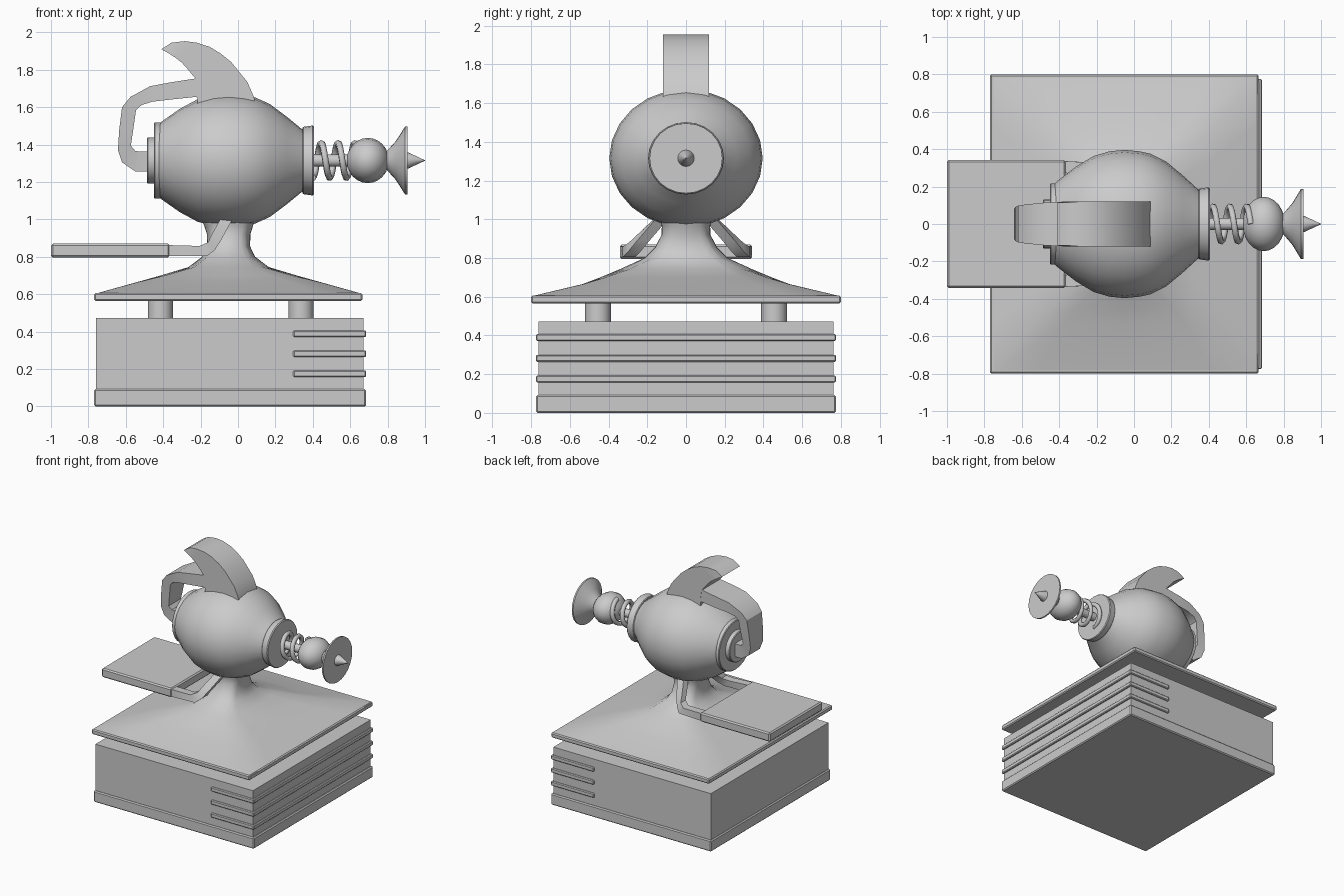
import bpy, math

CX, AXIS = -0.05, 1.315   # pedestal centre in x, height of the body's axis


def make(name, verts, faces, angle=35, bevel=0):
    me = bpy.data.meshes.new(name)
    me.from_pydata(verts, [], faces)
    ob = bpy.data.objects.new(name, me)
    bpy.context.collection.objects.link(ob)
    bpy.ops.object.select_all(action='DESELECT')
    ob.select_set(True)
    bpy.context.view_layer.objects.active = ob
    bpy.ops.object.mode_set(mode='EDIT')
    bpy.ops.mesh.select_all(action='SELECT')
    bpy.ops.mesh.normals_make_consistent(inside=False)
    bpy.ops.object.mode_set(mode='OBJECT')
    if angle:
        bpy.ops.object.shade_smooth_by_angle(angle=math.radians(angle))
    if bevel:
        m = ob.modifiers.new("bevel", 'BEVEL')
        m.width, m.segments = bevel, 1
    return ob


def loft(name, rings, **kw):
    n = len(rings[0])
    verts = [p for r in rings for p in r]
    faces = [(i * n + j, i * n + (j + 1) % n, (i + 1) * n + (j + 1) % n, (i + 1) * n + j)
             for i in range(len(rings) - 1) for j in range(n)]
    faces += [tuple(range(n)), tuple(range(len(verts) - n, len(verts)))]
    return make(name, verts, faces, **kw)


def box(name, x0, x1, y0, y1, z0, z1, bevel=0):
    ring = lambda z: [(x0, y0, z), (x1, y0, z), (x1, y1, z), (x0, y1, z)]
    return loft(name, [ring(z0), ring(z1)], angle=0, bevel=bevel)


def lathe_x(name, profile, sy=1.0, seg=24, **kw):
    """Revolve (x, radius) points about the horizontal body axis."""
    ang = [2 * math.pi * i / seg for i in range(seg)]
    return loft(name, [[(x, r * sy * math.cos(a), AXIS + r * math.sin(a)) for a in ang]
                       for x, r in profile], **kw)


def ribbon(name, rows, **kw):
    """Rows of outer x, z, inner x, z, centre y, half width."""
    return loft(name, [[(a, y - w, b), (a, y + w, b), (c, y + w, d), (c, y - w, d)]
                       for a, b, c, d, y, w in rows], **kw)


# Base box, plinth and wrap-round strips
box("base_box", -0.76, 0.67, -0.763, 0.763, 0.02, 0.472)
box("base_plinth", -0.77, 0.685, -0.775, 0.775, 0, 0.092, 0.008)
for i, z in enumerate((0.175, 0.282, 0.389)):
    box(f"base_strip_{i + 1}", 0.295, 0.685, -0.775, 0.775, z - 0.018, z + 0.018, 0.006)

# Four posts between base and plate
for x in (-0.415, 0.337):
    for y in (-0.455, 0.455):
        ring = lambda z: [(x + 0.067 * math.cos(a * math.pi / 8),
                           y + 0.067 * math.sin(a * math.pi / 8), z) for a in range(16)]
        loft("post", [ring(0.46), ring(0.575)])

# Plate and flared pedestal, blending from square to round
box("pedestal_plate", -0.77, 0.665, -0.8, 0.8, 0.565, 0.606, 0.008)
rings = []
for z, hx, hy, k in ((0.603, 0.712, 0.795, 1), (0.665, 0.49, 0.535, 0.97), (0.697, 0.375, 0.45, 0.8),
                     (0.745, 0.215, 0.335, 0.5), (0.80, 0.142, 0.215, 0.3), (0.855, 0.115, 0.16, 0.25),
                     (0.92, 0.116, 0.126, 0.2), (0.965, 0.13, 0.125, 0.2), (1.02, 0.15, 0.14, 0.2)):
    ring = []
    for i in range(32):
        c, s = math.cos(i * math.pi / 16), math.sin(i * math.pi / 16)
        f = 1 - k + k / max(abs(c), abs(s))
        ring.append((CX + hx * c * f, hy * s * f, z))
    rings.append(ring)
loft("pedestal", rings)

# Egg-shaped body with end rings
lathe_x("body", [(-0.43, 0.19), (-0.41, 0.207), (-0.31, 0.277), (-0.215, 0.328), (-0.13, 0.35),
                 (-0.05, 0.357), (0.03, 0.35), (0.09, 0.338), (0.17, 0.302), (0.26, 0.235),
                 (0.335, 0.173), (0.37, 0.15)], sy=1.11, angle=50)
lathe_x("back_ring", [(-0.45, 0.198), (-0.445, 0.203), (-0.415, 0.203), (-0.41, 0.198)], sy=1.07)
lathe_x("back_cap", [(-0.487, 0.118), (-0.482, 0.123), (-0.44, 0.123)], sy=1.07)
lathe_x("front_ring", [(0.345, 0.175), (0.35, 0.18), (0.398, 0.187), (0.405, 0.182)], sy=1.05)

# Nose: shaft, spring, ball, flared disc and tip
lathe_x("nose_shaft", [(0.39, 0.033), (0.62, 0.033)], seg=12)
cu = bpy.data.curves.new("nose_spring", 'CURVE')
cu.dimensions, cu.bevel_depth, cu.bevel_resolution, cu.use_fill_caps = '3D', 0.018, 1, True
sp = cu.splines.new('POLY')
N = 60
sp.points.add(N)
for i, p in enumerate(sp.points):
    a = 2 * math.pi * 2.5 * i / N
    p.co = (0.40 + 0.225 * i / N, 0.092 * math.sin(a), AXIS - 0.092 * math.cos(a), 1)
spring = bpy.data.objects.new("nose_spring", cu)
bpy.context.collection.objects.link(spring)
bpy.ops.object.select_all(action='DESELECT')
spring.select_set(True)
bpy.context.view_layer.objects.active = spring
bpy.ops.object.convert(target='MESH')
bpy.ops.object.shade_smooth()
lathe_x("nose_ball", [(0.694 - 0.113 * math.cos(a), 0.121 * math.sin(a))
                      for a in [0.05 + (math.pi - 0.1) * i / 12 for i in range(13)]],
        sy=1.2, seg=16, angle=60)
lathe_x("nose_disc", [(0.78, 0.04), (0.80, 0.055), (0.845, 0.105), (0.893, 0.181), (0.905, 0.181)], sy=1.04)
lathe_x("nose_tip", [(0.90, 0.043), (0.91, 0.043), (1.0, 0.001)], seg=16)

# Curved fin on top of the body
ribbon("top_fin", [(0.10, 1.58, -0.22, 1.58, 0, 0.12), (0.085, 1.655, -0.215, 1.68, 0, 0.12),
                   (0.05, 1.735, -0.225, 1.75, 0, 0.12), (-0.035, 1.84, -0.25, 1.78, 0, 0.12),
                   (-0.09, 1.885, -0.275, 1.81, 0, 0.12), (-0.15, 1.922, -0.30, 1.838, 0, 0.12),
                   (-0.22, 1.945, -0.335, 1.865, 0, 0.12), (-0.285, 1.953, -0.37, 1.888, 0, 0.12),
                   (-0.355, 1.945, -0.41, 1.91, 0, 0.115)], angle=30)

# Handle band from the fin round to the back cap
ribbon("handle", [(-0.15, 1.755, -0.15, 1.62, 0, 0.118), (-0.23, 1.753, -0.225, 1.655, 0, 0.118),
                  (-0.365, 1.732, -0.34, 1.643, 0, 0.12), (-0.47, 1.712, -0.455, 1.63, 0, 0.115),
                  (-0.575, 1.655, -0.515, 1.612, 0, 0.105), (-0.62, 1.60, -0.545, 1.585, 0, 0.098),
                  (-0.635, 1.48, -0.56, 1.48, 0, 0.09), (-0.642, 1.37, -0.573, 1.395, 0, 0.08),
                  (-0.62, 1.305, -0.55, 1.367, 0, 0.072), (-0.55, 1.257, -0.53, 1.363, 0, 0.065),
                  (-0.475, 1.255, -0.475, 1.363, 0, 0.06)], angle=30)

# Tray with two arms bent up to the body
box("tray", -1.0, -0.365, -0.342, 0.342, 0.796, 0.87, 0.01)
for side in (-1, 1):
    ribbon("tray_arm", [(x, z, u, w, side * y, 0.032) for x, z, u, w, y in (
        (-0.39, 0.803, -0.39, 0.863, 0.305), (-0.165, 0.805, -0.205, 0.858, 0.295),
        (-0.125, 0.835, -0.16, 0.878, 0.265), (-0.09, 0.89, -0.14, 0.92, 0.22),
        (-0.03, 1.0, -0.09, 1.01, 0.125))], angle=30)
